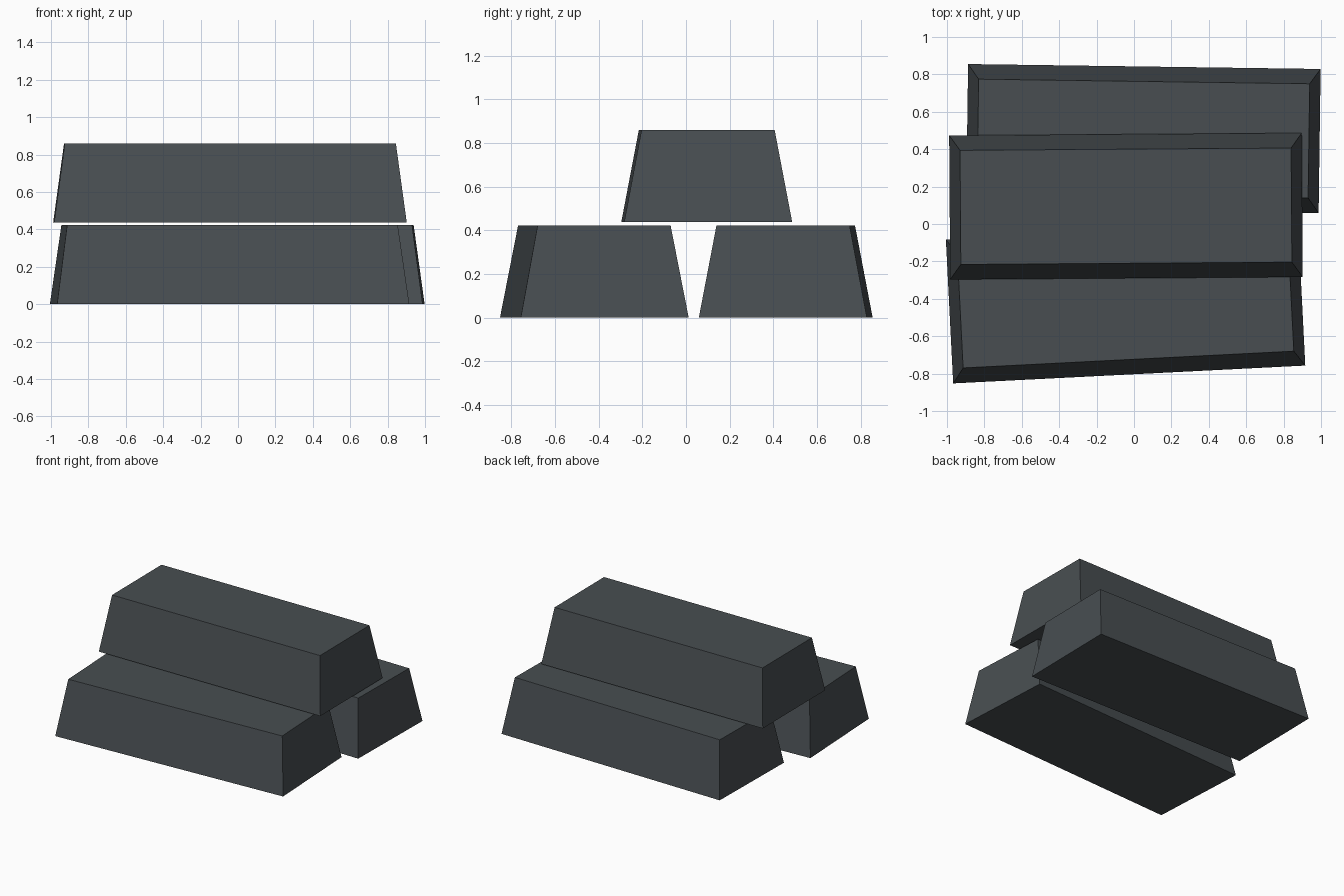
import bpy, bmesh, math

if "Cube" in bpy.data.objects:
    bpy.data.objects.remove(bpy.data.objects["Cube"])

# Dark metal shared by all bars
metal = bpy.data.materials.new("dark_iron")
metal.diffuse_color = (0.065, 0.076, 0.083, 1)
metal.use_nodes = True
metal.node_tree.nodes["Principled BSDF"].inputs["Base Color"].default_value = metal.diffuse_color

LENGTH, WIDTH, HEIGHT = 1.885, 0.77, 0.422
TOP_LENGTH, TOP_WIDTH = 1.77, 0.61


def ingot(name, x, y, z, angle):
    """Tapered bar resting at height z, turned slightly about z."""
    bm = bmesh.new()
    bmesh.ops.create_cube(bm, size=1)
    for v in bm.verts:
        top = v.co.z > 0
        v.co.x *= TOP_LENGTH if top else LENGTH
        v.co.y *= TOP_WIDTH if top else WIDTH
        v.co.z = HEIGHT if top else 0
    mesh = bpy.data.meshes.new(name)
    bm.to_mesh(mesh)
    bm.free()
    mesh.materials.append(metal)
    ob = bpy.data.objects.new(name, mesh)
    ob.location = (x, y, z)
    ob.rotation_euler.z = math.radians(angle)
    bpy.context.collection.objects.link(ob)


# Two bars side by side, one stacked across the gap
ingot("front_ingot", -0.045, -0.42, 0.0, 2.9)
ingot("back_ingot", 0.05, 0.457, 0.0, -0.8)
ingot("top_ingot", -0.043, 0.095, 0.437, 0.4)
